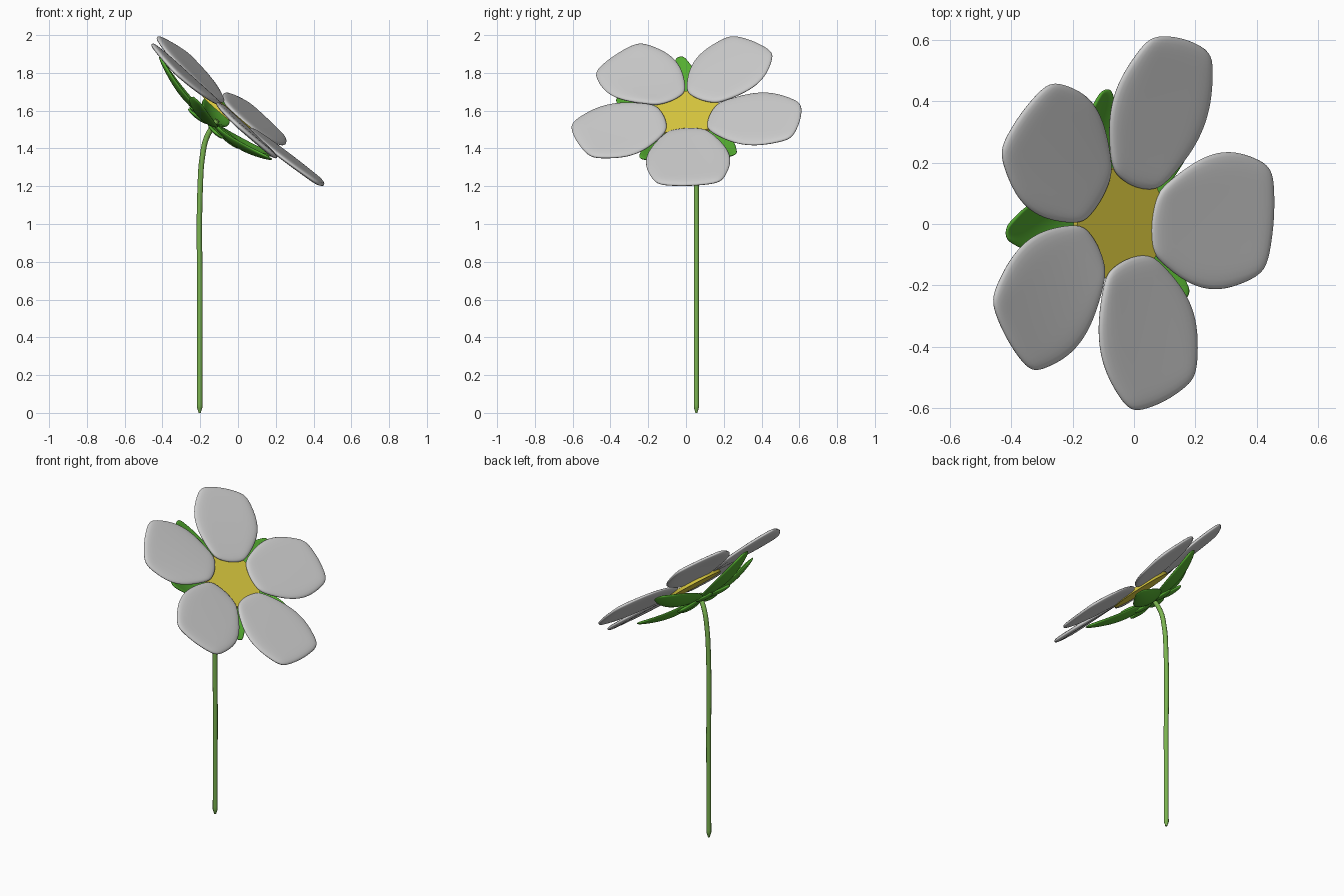
import bpy, math
from mathutils import Vector as V

if "Cube" in bpy.data.objects:
    bpy.data.objects.remove(bpy.data.objects["Cube"])


def material(name, rgb):
    m = bpy.data.materials.new(name)
    m.diffuse_color = (*rgb, 1)
    m.use_nodes = True
    m.node_tree.nodes["Principled BSDF"].inputs["Base Color"].default_value = m.diffuse_color
    return m


GREEN = material("leaf_green", (0.09, 0.42, 0.03))
STEM = material("stem_green", (0.2, 0.46, 0.08))
YELLOW = material("centre_yellow", (0.72, 0.6, 0.05))
N = V((0.63, -0.08, 0.77)).normalized()      # direction the flower faces
HUB = V((-0.04, 0.0, 1.59))
NECK = V((-0.125, 0.025, 1.535))


def add_mesh(name, verts, faces, mat=None):
    me = bpy.data.meshes.new(name)
    me.from_pydata(verts, [], faces)
    ob = bpy.data.objects.new(name, me)
    bpy.context.collection.objects.link(ob)
    if mat:
        me.materials.append(mat)
    me.shade_smooth()
    return ob


def blade(name, b0, b1, t0, t1, bulge, sag, cup, end, thick, mat=None):
    """Petal or leaf: a sheet between a base edge and a tip edge, with swollen sides."""
    nu, nv = 4, 6
    axis = ((t0 + t1) - (b0 + b1)) / 2
    verts, faces = [], []
    for j in range(nv + 1):
        t = j / nv
        side = (b1.lerp(t1, t) - b0.lerp(t0, t)).normalized()
        mid = (b0 + b1).lerp(t0 + t1, t) / 2
        half = (b1.lerp(t1, t) - b0.lerp(t0, t)).length / 2
        wave = math.sin(math.pi * t)
        for i in range(nu + 1):
            s = -1 + 2 * i / nu
            p = mid + side * s * (half + bulge * wave)
            p += axis * end * (1 - s * s) * (2 * t - 1)
            p += N * (cup * s * s * wave - sag * wave)
            verts.append(p)
    for j in range(nv):
        for i in range(nu):
            a = j * (nu + 1) + i
            faces.append((a, a + 1, a + nu + 2, a + nu + 1))
    ob = add_mesh(name, verts, faces, mat)
    sol = ob.modifiers.new("thickness", 'SOLIDIFY')
    sol.thickness, sol.offset = thick, 0
    sub = ob.modifiers.new("smooth", 'SUBSURF')
    sub.levels = sub.render_levels = 2
    return ob


# Petals: shared base corners, then the two tip corners of each petal
base = [V(p) for p in [(.06, -.10, 1.49), (.08, .11, 1.50), (-.07, .17, 1.64),
                       (-.17, 0, 1.70), (-.09, -.16, 1.63)]]
tips = [[V(p), V(q)] for p, q in [
    ((.43, -.14, 1.21), (.45, .17, 1.22)),
    ((.245, .56, 1.46), (.065, .61, 1.63)),
    ((-.28, .455, 1.91), (-.43, .25, 1.995)),
    ((-.46, -.26, 1.955), (-.34, -.475, 1.81)),
    ((.0, -.61, 1.52), (.19, -.51, 1.36))]]
for k in range(5):
    b0, b1 = base[k], base[(k + 1) % 5]
    t0, t1 = tips[k]
    w = (t1 - t0) * 0.06
    blade(f"petal_{k+1}", b0, b1, t0 - w, t1 + w, 0.09, 0.0, 0.0, 0.05, 0.028)

# Yellow centre disc
bpy.ops.mesh.primitive_cylinder_add(vertices=32, radius=0.185, depth=0.02,
                                    location=HUB - N * 0.012,
                                    rotation=N.to_track_quat('Z', 'Y').to_euler())
disc = bpy.context.object
disc.name = "flower_centre"
disc.data.materials.append(YELLOW)
bpy.ops.object.shade_smooth_by_angle()


def leaf(name, tip, bulge, sag, cup):
    d = (tip - NECK).normalized()
    side = N.cross(d).normalized()
    a, b = side * 0.02, side * 0.025
    blade(name, NECK - a, NECK + a, tip - b, tip + b, bulge, sag, cup, 0.03, 0.016, GREEN)


# Large sepals between the petals
for k, tip in enumerate([(-.41, -.03, 1.88), (-.09, .43, 1.67), (.17, .25, 1.37),
                         (.17, -.23, 1.35), (-.22, -.36, 1.66)]):
    leaf(f"sepal_{k+1}", V(tip), 0.075, 0.045, 0.03)

# Small leaflets behind the petals
for k in range(5):
    d = ((tips[k][0] + tips[k][1]) / 2 - HUB)
    d = (d - N * d.dot(N)).normalized()
    leaf(f"leaflet_{k+1}", NECK + d * 0.18 - N * 0.02, 0.035, 0.02, 0.015)

# Stem with a bent neck
cu = bpy.data.curves.new("stem", 'CURVE')
cu.dimensions = '3D'
cu.bevel_depth, cu.bevel_resolution, cu.use_fill_caps = 0.0145, 3, True
pts = [(-.203, .055, 0, .4), (-.203, .055, .03, 1), (-.202, .055, .6, 1), (-.20, .055, 1.2, 1),
       (-.188, .053, 1.36, 1), (-.165, .045, 1.46, 1), (-.11, .02, 1.55, 1)]
sp = cu.splines.new('BEZIER')
sp.bezier_points.add(len(pts) - 1)
for bp, (x, y, z, r) in zip(sp.bezier_points, pts):
    bp.co, bp.radius = (x, y, z), r
    bp.handle_left_type = bp.handle_right_type = 'AUTO'
cu.materials.append(STEM)
bpy.context.collection.objects.link(bpy.data.objects.new("stem", cu))
